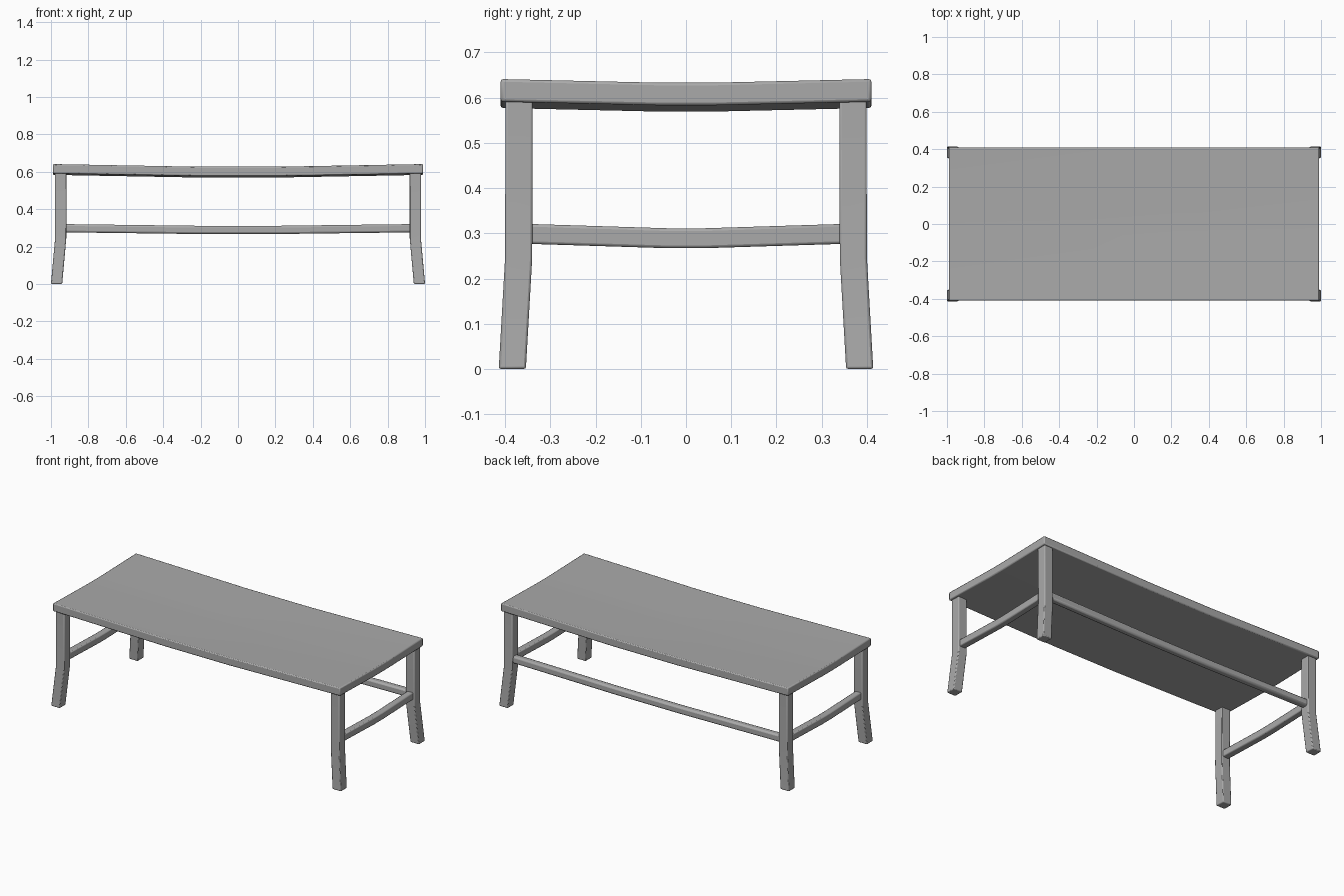
import bpy, bmesh
from mathutils import Vector

if "Cube" in bpy.data.objects:
    bpy.data.objects.remove(bpy.data.objects["Cube"])

grey = bpy.data.materials.new("plain grey")
grey.use_nodes = True
colour = (0.4, 0.4, 0.4, 1)
grey.diffuse_color = colour
grey.node_tree.nodes["Principled BSDF"].inputs["Base Color"].default_value = colour


def finish(name, bm, bevel):
    """Turn a bmesh into an object with softened edges."""
    bmesh.ops.recalc_face_normals(bm, faces=bm.faces)
    mesh = bpy.data.meshes.new(name)
    bm.to_mesh(mesh)
    bm.free()
    mesh.materials.append(grey)
    obj = bpy.data.objects.new(name, mesh)
    bpy.context.collection.objects.link(obj)
    mod = obj.modifiers.new("soft edges", "BEVEL")
    mod.width = bevel
    mod.segments = 2
    mod.limit_method = "ANGLE"
    mod.angle_limit = 0.7
    bpy.ops.object.select_all(action="DESELECT")
    obj.select_set(True)
    bpy.context.view_layer.objects.active = obj
    bpy.ops.object.shade_smooth_by_angle(angle=0.6)
    return obj


def sweep(name, path, side, up, bevel):
    """Square bar: the same cross-section placed at each path point."""
    bm = bmesh.new()
    side, up = Vector(side), Vector(up)
    rings = [[bm.verts.new(Vector(p) + side * a + up * b)
              for a, b in ((-1, -1), (1, -1), (1, 1), (-1, 1))] for p in path]
    for r, s in zip(rings, rings[1:]):
        for i in range(4):
            j = (i + 1) % 4
            bm.faces.new((r[i], r[j], s[j], s[i]))
    bm.faces.new(rings[0])
    bm.faces.new(rings[-1])
    return finish(name, bm, bevel)


def dip(t, half, flat):
    """Sag from 0 at the ends to 1 over the flat middle."""
    return min(1, (half - abs(t)) / (half - flat))


# Seat: slab dipping gently along both directions
W, D = 0.99, 0.41
xs = (-W, -0.22, 0.22, W)
ys = (-D, -0.06, 0.06, D)
bm = bmesh.new()
grid = [[bm.verts.new((x, y, 0.641 - 0.014 * dip(x, W, 0.22) - 0.008 * dip(y, D, 0.06)))
         for y in ys] for x in xs]
for i in range(3):
    for j in range(3):
        bm.faces.new((grid[i][j], grid[i + 1][j], grid[i + 1][j + 1], grid[i][j + 1]))
low = bmesh.ops.extrude_face_region(bm, geom=bm.faces[:], use_keep_orig=True)
bmesh.ops.translate(bm, vec=(0, 0, -0.05),
                    verts=[v for v in low["geom"] if isinstance(v, bmesh.types.BMVert)])
finish("seat", bm, 0.006)

# Legs: upright above, splayed outward below the rails
for sx, xname in ((-1, "right"), (1, "left")):
    for sy, yname in ((-1, "front"), (1, "back")):
        path = [(sx * 0.97, sy * 0.384, 0), (sx * 0.948, sy * 0.37, 0.245),
                (sx * 0.948, sy * 0.369, 0.6)]
        sweep(f"{yname}_{xname}_leg", path, (0.03, 0, 0), (0, 0.03, 0), 0.005)

# Side rails, bowed down in the middle
for sx, xname in ((-1, "right"), (1, "left")):
    path = [(sx * 0.948, y, z) for y, z in
            ((-0.36, 0.299), (-0.04, 0.289), (0.04, 0.289), (0.36, 0.299))]
    sweep(f"{xname}_side_rail", path, (0.021, 0, 0), (0, 0, 0.022), 0.006)

# Long rail across the back
path = [(x, 0.369, z) for x, z in
        ((-0.94, 0.298), (-0.22, 0.289), (0.22, 0.289), (0.94, 0.298))]
sweep("back_rail", path, (0, 0.021, 0), (0, 0, 0.022), 0.01)
